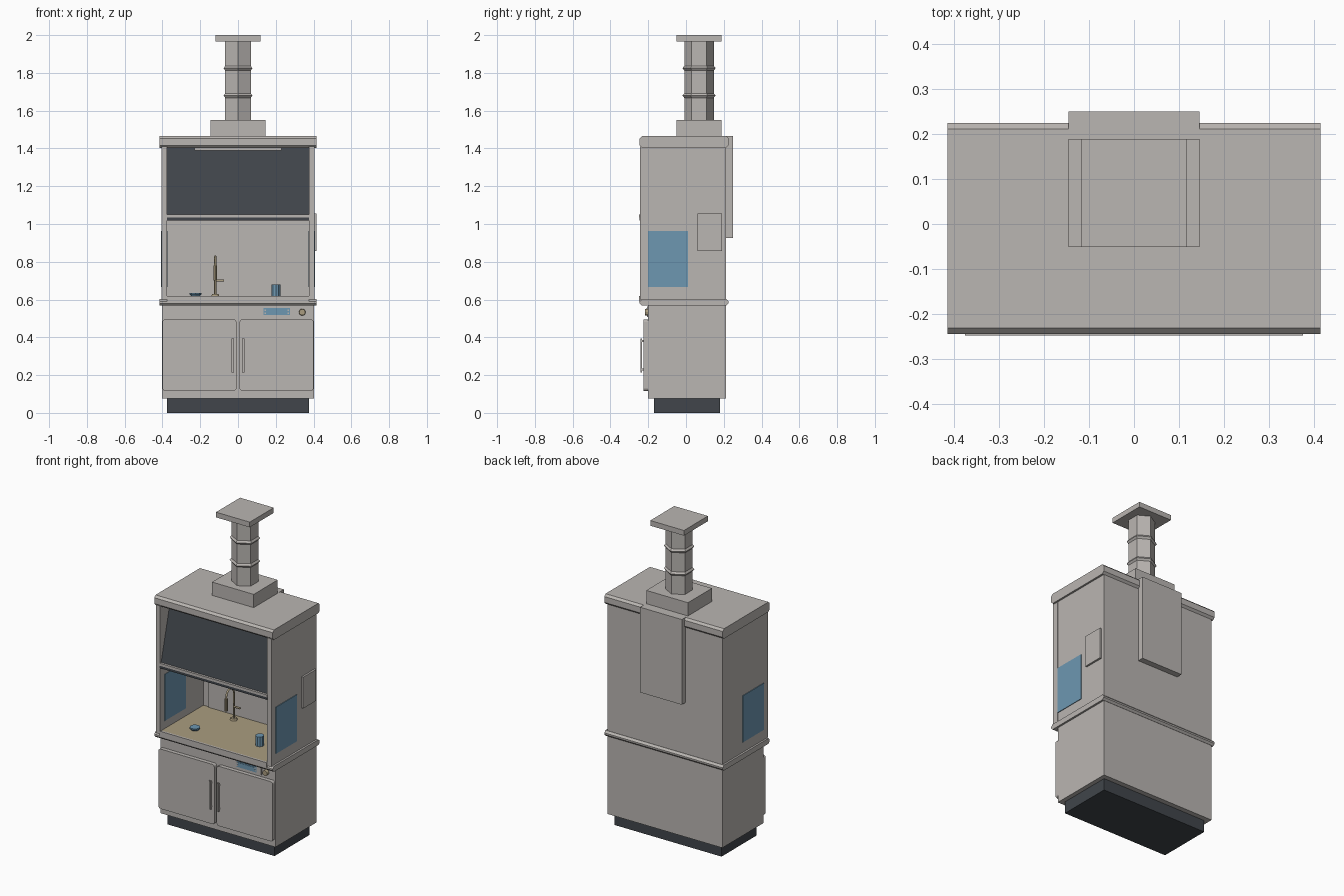
import bpy
import bmesh
import math
from mathutils import Matrix, Vector

if "Cube" in bpy.data.objects:
    bpy.data.objects.remove(bpy.data.objects["Cube"])


def material(name, rgb):
    m = bpy.data.materials.new(name)
    m.use_nodes = True
    m.diffuse_color = (*rgb, 1)
    m.node_tree.nodes["Principled BSDF"].inputs["Base Color"].default_value = (*rgb, 1)
    return m


GREY = material("warm grey", (0.49, 0.465, 0.445))
DARK = material("dark slate", (0.052, 0.06, 0.07))
BLUE = material("glass blue", (0.155, 0.31, 0.44))
TAN = material("tan", (0.40, 0.335, 0.215))


def finish(name, bm, mat):
    bmesh.ops.recalc_face_normals(bm, faces=bm.faces)
    me = bpy.data.meshes.new(name)
    bm.to_mesh(me)
    bm.free()
    me.materials.append(mat)
    ob = bpy.data.objects.new(name, me)
    bpy.context.collection.objects.link(ob)
    return ob


def box(name, xs, ys, zs, mat=GREY, round_axis=None, radius=0.015):
    """Box from ranges; edges along round_axis may be rounded."""
    bm = bmesh.new()
    size = [r[1] - r[0] for r in (xs, ys, zs)]
    mid = [(r[0] + r[1]) / 2 for r in (xs, ys, zs)]
    bmesh.ops.create_cube(bm, size=1, matrix=Matrix.Translation(mid) @ Matrix.Diagonal((*size, 1)))
    if round_axis is not None:
        edges = [e for e in bm.edges
                 if abs((e.verts[0].co - e.verts[1].co)[round_axis]) > 1e-5]
        bmesh.ops.bevel(bm, geom=edges, offset=radius, segments=3, profile=0.5, affect='EDGES')
    return finish(name, bm, mat)


def extrude_x(name, profile, half, mat=GREY):
    """Sweep a y-z profile across the width."""
    bm = bmesh.new()
    face = bm.faces.new([bm.verts.new((-half, y, z)) for y, z in profile])
    out = bmesh.ops.extrude_face_region(bm, geom=[face])
    bmesh.ops.translate(bm, vec=(2 * half, 0, 0),
                        verts=[v for v in out["geom"] if isinstance(v, bmesh.types.BMVert)])
    return finish(name, bm, mat)


def slab(name, y0, y1, z0, z1, c):
    return extrude_x(name, [(y0 + c, z0), (y1 - c, z0), (y1, z0 + c), (y1, z1 - c),
                            (y1 - c, z1), (y0 + c, z1), (y0, z1 - c), (y0, z0 + c)], 0.415)


def prism(name, at, r1, r2, depth, sides, mat, axis='Z', turn=0.0):
    bm = bmesh.new()
    rot = Matrix.Rotation(math.pi / 2, 4, 'X') if axis == 'Y' else Matrix.Identity(4)
    bmesh.ops.create_cone(bm, cap_ends=True, segments=sides, radius1=r1, radius2=r2, depth=depth,
                          matrix=Matrix.Translation(at) @ rot @ Matrix.Rotation(turn, 4, 'Z'))
    return finish(name, bm, mat)


def tube(name, points, radius, mat):
    cu = bpy.data.curves.new(name, 'CURVE')
    cu.dimensions = '3D'
    cu.bevel_depth = radius
    cu.bevel_resolution = 1
    cu.use_fill_caps = True
    sp = cu.splines.new('POLY')
    sp.points.add(len(points) - 1)
    for p, co in zip(sp.points, points):
        p.co = (*co, 1)
    cu.materials.append(mat)
    ob = bpy.data.objects.new(name, cu)
    bpy.context.collection.objects.link(ob)


# Base cabinet
box("plinth", (-0.375, 0.375), (-0.17, 0.18), (0, 0.078), DARK)
box("base_cabinet", (-0.403, 0.403), (-0.2, 0.212), (0.075, 0.575))
slab("worktop", -0.245, 0.225, 0.568, 0.602, 0.012)
box("worktop_front_lip", (-0.375, 0.375), (-0.248, -0.235), (0.59, 0.62))
box("work_surface", (-0.375, 0.375), (-0.236, 0.2), (0.595, 0.617), TAN)

# Mirrored parts: doors, handles, walls, stiles and side windows
for side, s in (("left", 1), ("right", -1)):
    def span(a, b):
        return tuple(sorted((s * a, s * b)))
    box(side + "_door", span(0.008, 0.4), (-0.225, -0.198), (0.117, 0.495), GREY, 1)
    box(side + "_handle_grip", span(0.022, 0.034), (-0.242, -0.234), (0.215, 0.395))
    for z in (0.225, 0.375):
        box(side + "_handle_post", span(0.024, 0.032), (-0.236, -0.224), (z, z + 0.01))
    box(side + "_wall", span(0.375, 0.403), (-0.2, 0.212), (0.6, 1.41))
    box(side + "_front_stile", span(0.375, 0.404), (-0.243, -0.2), (0.6, 1.41))
    box(side + "_window", span(0.372, 0.407), (-0.2, 0.01), (0.667, 0.962), BLUE)

# Upper chamber
box("back_wall", (-0.38, 0.38), (0.19, 0.212), (0.6, 1.41))
box("back_baffle", (-0.335, 0.335), (0.183, 0.191), (0.617, 1.35))
slab("roof", -0.245, 0.225, 1.403, 1.466, 0.013)
box("lamp_strip", (-0.23, 0.23), (-0.2, -0.16), (1.388, 1.405))
box("back_duct", (-0.146, 0.146), (0.2, 0.25), (0.927, 1.4665))
box("side_service_box", (0.4, 0.415), (0.06, 0.19), (0.857, 1.055))

# Leaning sash with its bottom rail
extrude_x("sash_panel", [(-0.236, 1.04), (-0.224, 1.04), (-0.13, 1.404), (-0.142, 1.404)], 0.375, DARK)
box("sash_rail", (-0.376, 0.376), (-0.248, -0.222), (1.034, 1.05))
box("sash_gasket", (-0.376, 0.376), (-0.246, -0.224), (1.018, 1.034), DARK)

# Exhaust stack
CY = 0.069
box("stack_base", (-0.146, 0.146), (-0.051, 0.189), (1.46, 1.55))
prism("stack_pipe", (0, CY, 1.76), 0.078, 0.078, 0.44, 6, GREY)
for z in (1.68, 1.825):
    prism("stack_ring_lower", (0, CY, z - 0.006), 0.078, 0.088, 0.012, 6, GREY)
    prism("stack_ring_upper", (0, CY, z + 0.006), 0.088, 0.078, 0.012, 6, GREY)
box("stack_cap", (-0.118, 0.118), (-0.051, 0.189), (1.967, 2.0))

# Control panel and knob
box("control_panel", (0.107, 0.307), (-0.206, -0.198), (0.508, 0.563))
box("control_display", (0.135, 0.275), (-0.21, -0.204), (0.517, 0.554), BLUE)
box("display_inset", (0.15, 0.26), (-0.212, -0.209), (0.524, 0.547), BLUE)
for x in (0.143, 0.267):
    for z in (0.528, 0.543):
        box("display_button", (x - 0.004, x + 0.004), (-0.212, -0.209), (z - 0.004, z + 0.004))
prism("control_knob", (0.34, -0.208, 0.533), 0.018, 0.016, 0.02, 12, TAN, 'Y')

# Tap with gooseneck spout and lever
TX, TY, FLOOR, R = -0.12, 0.13, 0.617, 0.038
arc = [(TX, TY - R + R * math.cos(a), 0.79 + R * math.sin(a))
       for a in [math.pi * i / 8 for i in range(9)]]
prism("tap_base", (TX, TY, FLOOR + 0.006), 0.022, 0.018, 0.012, 10, TAN)
tube("tap_spout", [(TX, TY, FLOOR)] + arc + [(TX, TY - 2 * R, 0.71)], 0.006, TAN)
prism("tap_nozzle", (TX, TY - 2 * R, 0.74), 0.009, 0.009, 0.08, 8, TAN)
tube("tap_lever", [(TX, TY, 0.7), (TX + 0.045, TY, 0.7)], 0.006, TAN)

# Vessels on the work surface
prism("dish_lower", (-0.225, -0.11, FLOOR + 0.005), 0.022, 0.031, 0.01, 8, BLUE)
prism("dish_rim", (-0.225, -0.11, FLOOR + 0.014), 0.031, 0.031, 0.008, 8, BLUE)
prism("beaker", (0.2, -0.068, FLOOR + 0.031), 0.025, 0.025, 0.062, 10, BLUE)
